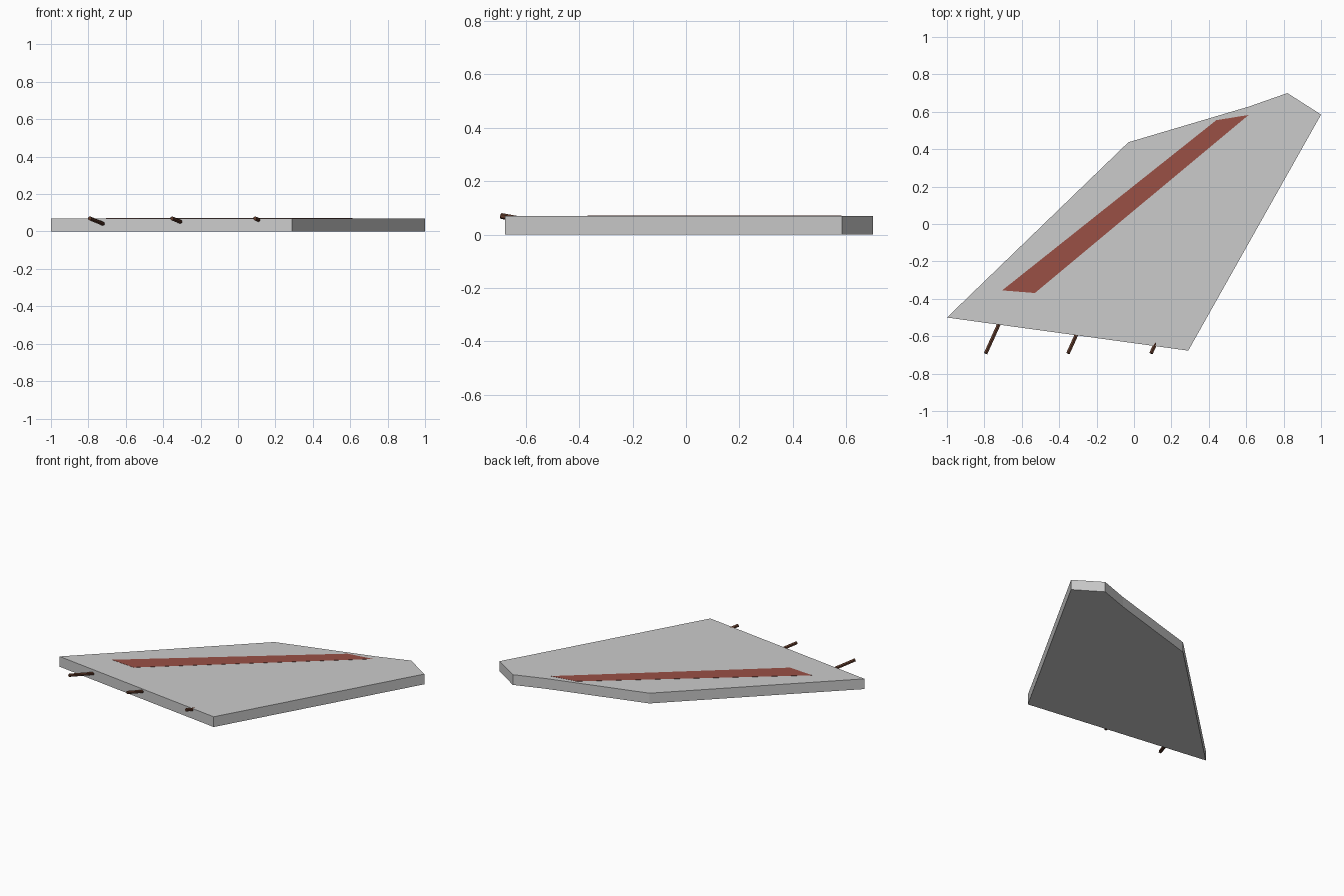
import bpy, bmesh
from mathutils import Vector

if "Cube" in bpy.data.objects:
    bpy.data.objects.remove(bpy.data.objects["Cube"])


def material(name, rgb):
    m = bpy.data.materials.new(name)
    m.diffuse_color = (*rgb, 1)
    m.use_nodes = True
    m.node_tree.nodes["Principled BSDF"].inputs["Base Color"].default_value = m.diffuse_color
    return m


def plate(name, outline, z0, z1, mat=None):
    """Extrude a flat outline from z0 up to z1."""
    bm = bmesh.new()
    face = bm.faces.new([bm.verts.new((x, y, z0)) for x, y in outline])
    ext = bmesh.ops.extrude_face_region(bm, geom=[face])["geom"]
    bmesh.ops.translate(bm, vec=(0, 0, z1 - z0),
                        verts=[v for v in ext if isinstance(v, bmesh.types.BMVert)])
    bmesh.ops.recalc_face_normals(bm, faces=bm.faces)
    mesh = bpy.data.meshes.new(name)
    bm.to_mesh(mesh)
    bm.free()
    if mat:
        mesh.materials.append(mat)
    obj = bpy.data.objects.new(name, mesh)
    bpy.context.collection.objects.link(obj)
    return obj


def rod(name, start, direction, length, radius, mat):
    d = Vector(direction).normalized()
    bpy.ops.mesh.primitive_cylinder_add(
        vertices=6, radius=radius, depth=length,
        location=Vector(start) + d * length / 2,
        rotation=d.to_track_quat('Z', 'Y').to_euler())
    obj = bpy.context.object
    obj.name = name
    obj.data.materials.append(mat)


red = material("faded_red_paint", (0.32, 0.08, 0.06))
rust = material("rusty_steel", (0.12, 0.045, 0.025))

# Broken concrete slab
plate("broken_slab", [(-1, -0.50), (0.29, -0.677), (1, 0.585), (0.82, 0.70),
                      (0.615, 0.628), (-0.03, 0.437)], 0, 0.07)

# Painted stripe on the top face
plate("painted_stripe", [(-0.705, -0.355), (-0.53, -0.369),
                         (0.613, 0.583), (0.44, 0.555)], 0.068, 0.071, red)

# Reinforcing rods sticking out of the front broken edge
for i, x in enumerate((-0.793, -0.353, 0.091)):
    rod(f"reinforcing_rod_{i + 1}", (x, -0.692, 0.070), (0.07, 0.155, -0.028),
        0.24, 0.011, rust)
